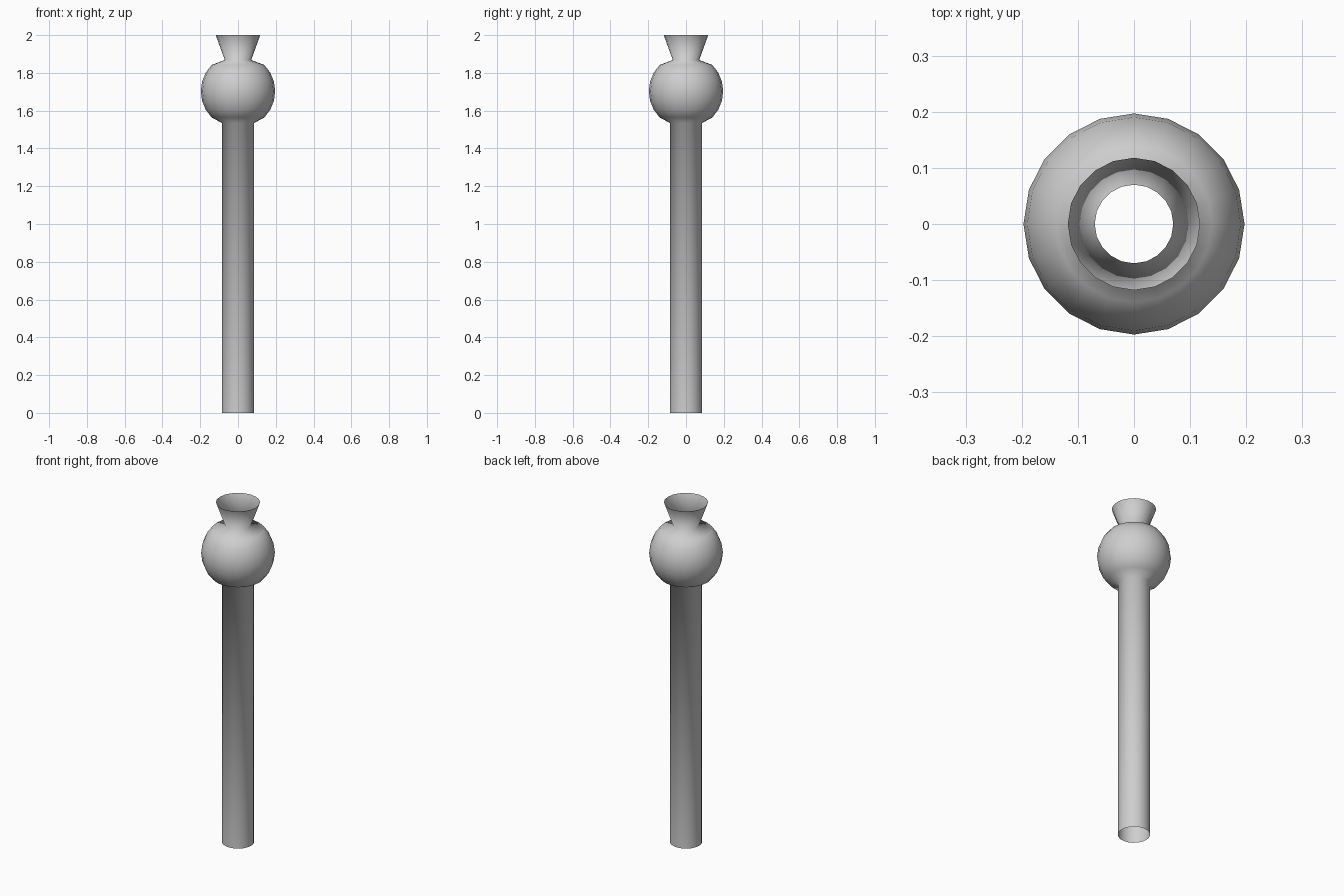
import bpy, bmesh
from math import sin, cos, radians, tau

cube = bpy.data.objects.get("Cube")
if cube:
    bpy.data.objects.remove(cube, do_unlink=True)

SIDES = 20
BALL_RADIUS, BALL_HEIGHT = 0.197, 1.703

# Plain grey material
grey = bpy.data.materials.new("plain_grey")
grey.use_nodes = True
colour = (0.62, 0.62, 0.62, 1)
grey.diffuse_color = colour
grey.node_tree.nodes["Principled BSDF"].inputs["Base Color"].default_value = colour

# Profile: straight tube, round bulb, flared mouth; open at both ends
bulb = [(BALL_RADIUS * cos(radians(a)), BALL_HEIGHT + BALL_RADIUS * sin(radians(a)))
        for a in range(-45, 46, 15)]
profile = [(0.086, 0), (0.086, 1.535)] + bulb + [(0.07, 1.868), (0.118, 2)]

# Lathe the profile into a hollow shell
bm = bmesh.new()
verts = [bm.verts.new((r, 0, z)) for r, z in profile]
edges = [bm.edges.new(pair) for pair in zip(verts, verts[1:])]
bmesh.ops.spin(bm, geom=verts + edges, cent=(0, 0, 0), axis=(0, 0, 1),
               angle=tau, steps=SIDES, use_merge=False)
bmesh.ops.remove_doubles(bm, verts=bm.verts, dist=0.0005)
bm.normal_update()

# Turn faces outwards, judged on the straight tube
tube = min(bm.faces, key=lambda f: f.calc_center_median().z)
centre = tube.calc_center_median()
if tube.normal.x * centre.x + tube.normal.y * centre.y < 0:
    bmesh.ops.reverse_faces(bm, faces=bm.faces)
for face in bm.faces:
    face.smooth = True

mesh = bpy.data.meshes.new("bulbed_tube")
bm.to_mesh(mesh)
bm.free()
mesh.materials.append(grey)
tube_object = bpy.data.objects.new("bulbed_tube", mesh)
bpy.context.collection.objects.link(tube_object)
